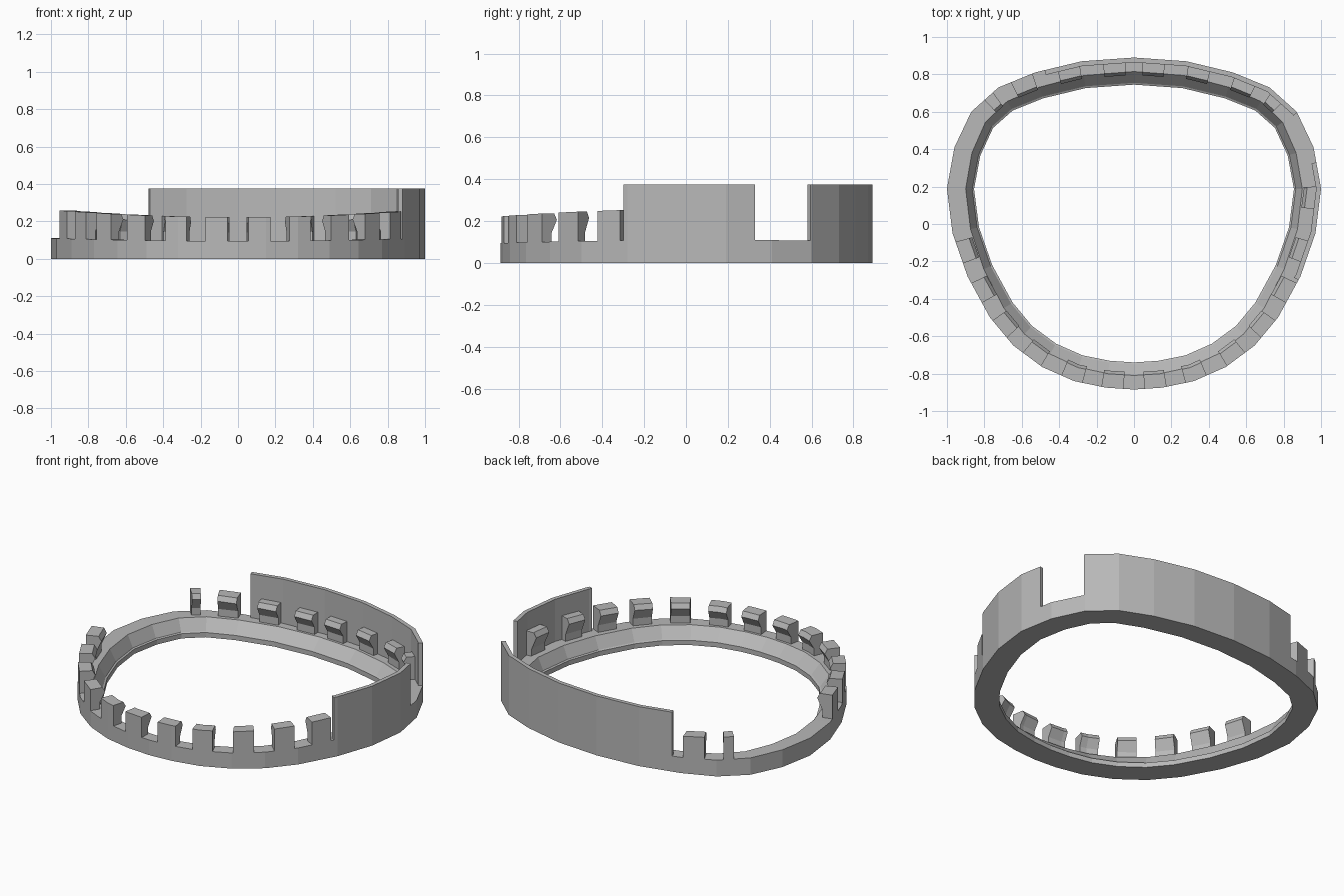
import bpy, bmesh, math
from mathutils import Vector

cube = bpy.data.objects.get("Cube")
if cube:
    bpy.data.objects.remove(cube, do_unlink=True)

grey = bpy.data.materials.new("plain grey")
grey.use_nodes = True
colour = (0.48, 0.48, 0.48, 1)
grey.diffuse_color = colour
grey.node_tree.nodes["Principled BSDF"].inputs["Base Color"].default_value = colour

# Right half of the rounded, faceted outline, from front to back
half = [(0, -.885), (.15, -.875), (.32, -.84), (.49, -.765), (.645, -.65), (.77, -.5),
        (.89, -.28), (.97, -.05), (1, .19), (.96, .41), (.87, .6),
        (.725, .73), (.53, .81), (.28, .87), (0, .89)]
outline = [Vector(p) for p in half] + [Vector((-x, y)) for x, y in half[-2:0:-1]]
count = len(outline)
TURN = 2 * math.pi


def angle_of(x, y):
    """Angle round the ring, zero at the front."""
    return math.atan2(x, -y) % TURN


corner_angles = [angle_of(*p) for p in outline]


def corner_normal(i):
    t = (outline[(i + 1) % count] - outline[i - 1]).normalized()
    return Vector((t.y, -t.x))


def rim(angle):
    """Point and outward normal where a ray at this angle meets the outline."""
    angle %= TURN
    i = max(k for k in range(count) if corner_angles[k] <= angle + 1e-6)
    a, b = outline[i], outline[(i + 1) % count]
    ray = Vector((math.sin(angle), -math.cos(angle)))
    edge = b - a
    f = -a.cross(ray) / edge.cross(ray)
    n = corner_normal(i).lerp(corner_normal((i + 1) % count), f)
    return a + edge * f, n.normalized()


def sweep(name, start, end, section, closed=False):
    """Sweep an (inset, height) section along part of the outline."""
    if closed:
        stops = corner_angles
    else:
        end += TURN if end < start else 0
        inner = [c + k * TURN for k in (0, 1) for c in corner_angles]
        stops = [start] + [c for c in inner if start + .005 < c < end - .005] + [end]
    bm = bmesh.new()
    loops = []
    for s in stops:
        p, n = rim(s)
        loops.append([bm.verts.new((*(p - n * d), z)) for d, z in section(p)])
    pairs = list(zip(loops, loops[1:]))
    if closed:
        pairs.append((loops[-1], loops[0]))
    else:
        bm.faces.new(loops[0])
        bm.faces.new(loops[-1][::-1])
    for a, b in pairs:
        for j in range(len(a)):
            bm.faces.new((a[j - 1], a[j], b[j], b[j - 1]))
    bmesh.ops.recalc_face_normals(bm, faces=bm.faces)
    mesh = bpy.data.meshes.new(name)
    bm.to_mesh(mesh)
    bm.free()
    mesh.materials.append(grey)
    obj = bpy.data.objects.new(name, mesh)
    bpy.context.collection.objects.link(obj)


def band_top(p):
    return .095 + .015 * p.x ** 2


# Base band with a sloping inner side
sweep("base_ring", 0, 0, lambda p: [
    (0, 0), (0, band_top(p)), (.075 + .025 * p.x ** 2, band_top(p)),
    (.135, .035), (.145, .03), (.145, 0)], closed=True)


# Tall thin outer walls
def wall_section(p):
    return [(0, .05), (0, .375), (.026, .375), (.026, .05)]


walls = {"left_wall": ((.883, -.3), (.977, .33)),
         "back_wall": ((.873, .595), (-.48, .825))}
for name, (a, b) in walls.items():
    sweep(name, angle_of(*a), angle_of(*b), wall_section)


# Hooked blocks that lean inward at the top
def block(name, x, y, width, inset):
    def section(p):
        low, top = band_top(p), .222 + .04 * p.x ** 2
        return [(inset, low - .05), (inset, top), (.075, top), (.092, top - .03),
                (.06, low + .045), (.06, low - .05)]
    a = angle_of(x, y)
    spread = width / 2 / rim(a)[0].length
    sweep(name, a - spread, a + spread, section)


front_spots = [(.11, -.84), (.32, -.8), (.52, -.69), (.69, -.54), (.82, -.36), (.91, -.15)]
back_spots = [(.1, .83), (.33, .8), (.56, .73)]
for side, label in ((1, "left"), (-1, "right")):
    for k, (x, y) in enumerate(front_spots):
        walled = side > 0 and y > -.3
        block(f"front_{label}_block_{k + 1}", x * side, y, .12, .022 if walled else 0)
    for k, (x, y) in enumerate(back_spots):
        walled = x * side > -.48
        block(f"back_{label}_block_{k + 1}", x * side, y, .12, .022 if walled else 0)
block("left_side_block", .93, .13, .12, .022)
block("back_right_corner_block", -.75, .66, .06, 0)
block("back_left_corner_block", .74, .66, .08, .022)
